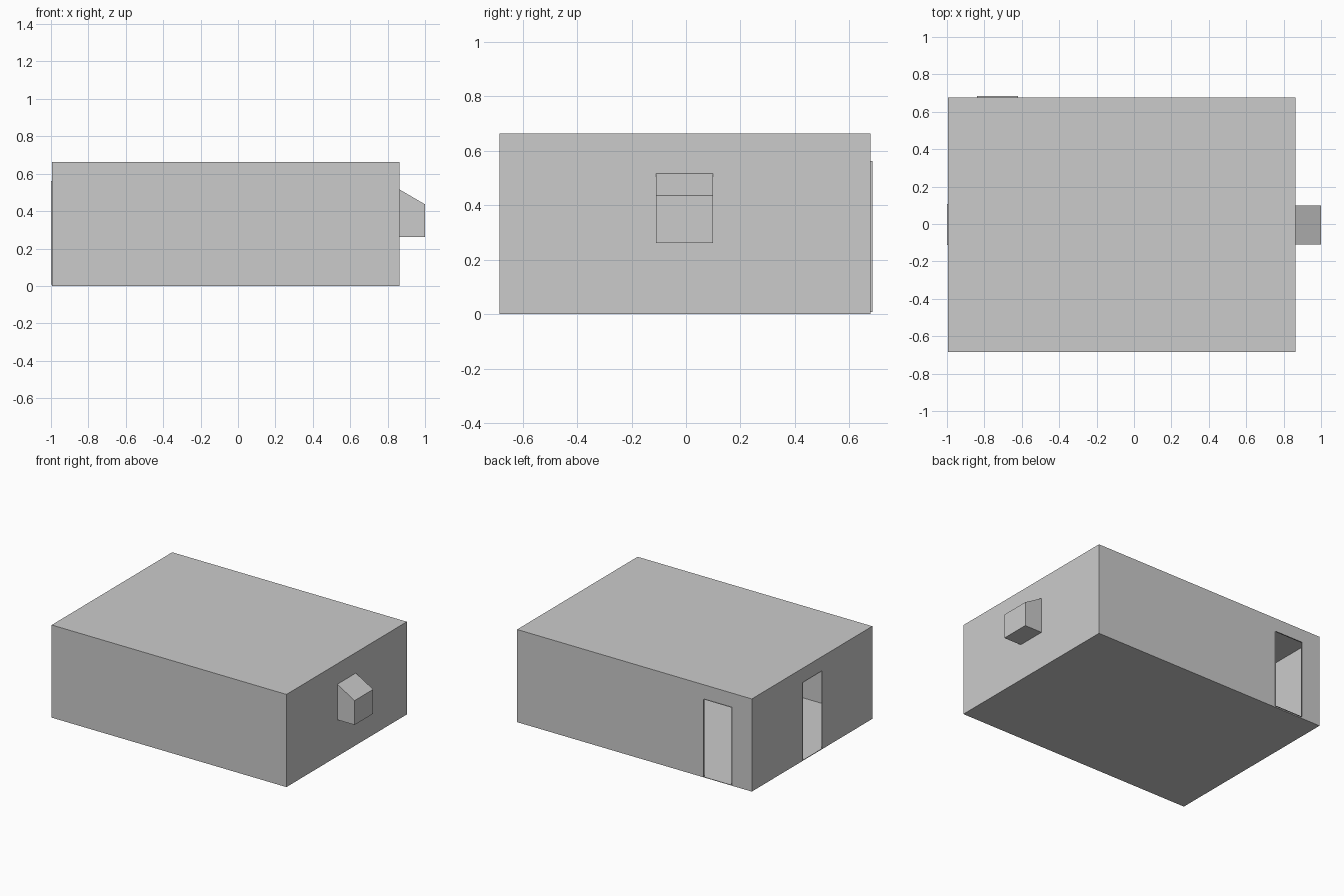
import bpy, bmesh
from mathutils import Vector

if "Cube" in bpy.data.objects:
    bpy.data.objects.remove(bpy.data.objects["Cube"])

X0, X1 = -0.995, 0.863
Y0, Y1 = -0.685, 0.677
Z0, Z1 = 0.004, 0.663
CENTRE = Vector(((X0 + X1) / 2, (Y0 + Y1) / 2, (Z0 + Z1) / 2))


def make_object(name, bm):
    mesh = bpy.data.meshes.new(name)
    bm.to_mesh(mesh)
    bm.free()
    obj = bpy.data.objects.new(name, mesh)
    bpy.context.collection.objects.link(obj)
    return obj


def rect(place, a0, a1, b0, b1):
    return [place(a, b) for a, b in ((a0, b0), (a1, b0), (a1, b1), (a0, b1))]


def sheet(name, loops, cap=False):
    """Thin surface bridging successive four-point loops, optionally capped."""
    bm = bmesh.new()
    rings = [[bm.verts.new(p) for p in loop] for loop in loops]
    for r, s in zip(rings, rings[1:]):
        for i in range(4):
            j = (i + 1) % 4
            bm.faces.new((r[i], r[j], s[j], s[i]))
    if cap:
        bm.faces.new(rings[-1])
    bmesh.ops.recalc_face_normals(bm, faces=bm.faces)
    # Turn the wall so it faces away from the room
    face = next(iter(bm.faces))
    if face.normal.dot(face.calc_center_median() - CENTRE) < 0:
        bmesh.ops.reverse_faces(bm, faces=bm.faces)
    return make_object(name, bm)


def on_x(x):
    return lambda a, b: (x, a, b)


def on_y(y):
    return lambda a, b: (a, y, b)


def on_z(z):
    return lambda a, b: (a, b, z)


# Floor slab
bm = bmesh.new()
bmesh.ops.create_cube(bm, size=1)
for v in bm.verts:
    v.co = (v.co.x * (X1 - X0) + CENTRE.x, v.co.y * (Y1 - Y0) + CENTRE.y,
            (v.co.z + 0.5) * Z0)
make_object("floor", bm)

# Ceiling and plain front wall
sheet("ceiling", [rect(on_z(Z1), X0, X1, Y0, Y1)], cap=True)
sheet("front_wall", [rect(on_y(Y0), X0, X1, Z0, Z1)], cap=True)

# Walls with open doorways and a slightly raised rim
back_door = (-0.84, -0.62, 0.008, 0.562)
sheet("back_wall", [rect(on_y(Y1), X0, X1, Z0, Z1),
                    rect(on_y(Y1), *back_door),
                    rect(on_y(0.685), *back_door)])
left_door = (-0.112, 0.106, 0.008, 0.562)
sheet("left_wall", [rect(on_x(X0), Y0, Y1, Z0, Z1),
                    rect(on_x(X0), *left_door),
                    rect(on_x(-1.0), *left_door)])

# Right wall pushed out into an alcove with a sloping top
sheet("right_wall_alcove", [rect(on_x(X1), Y0, Y1, Z0, Z1),
                            rect(on_x(X1), -0.11, 0.10, 0.262, 0.516),
                            rect(on_x(1.0), -0.11, 0.10, 0.262, 0.436)],
      cap=True)
